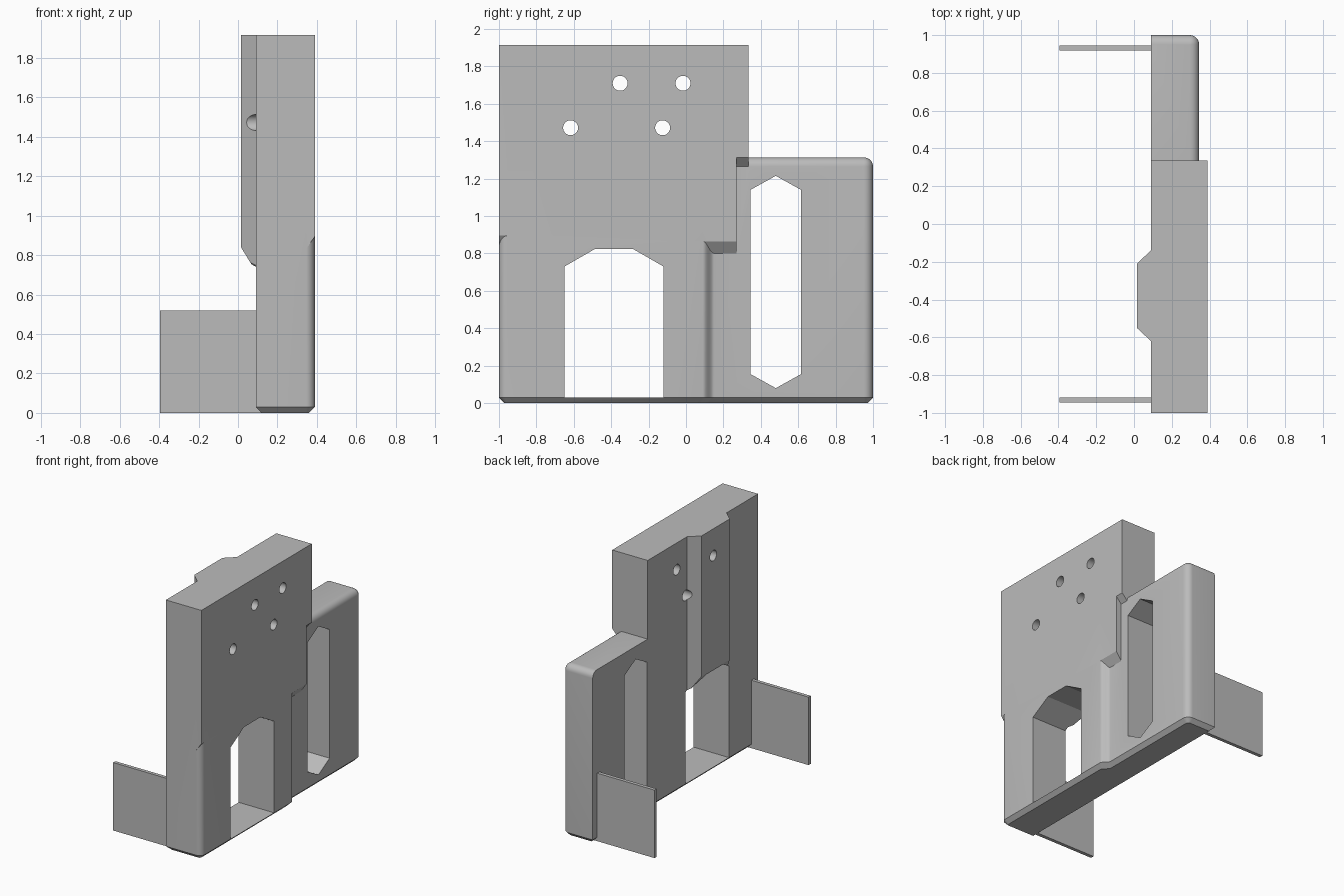
import bpy, bmesh, math

cube = bpy.data.objects.get("Cube")
if cube:
    bpy.data.objects.remove(cube, do_unlink=True)

grey = bpy.data.materials.new("plain grey")
grey.use_nodes = True
GREY = (0.5, 0.5, 0.5, 1)
grey.diffuse_color = GREY
grey.node_tree.nodes["Principled BSDF"].inputs["Base Color"].default_value = GREY

BACK, WING, FRONT = 0.09, 0.345, 0.39      # depth levels along x


def loft(name, rings):
    """Closed solid through rings with equal point counts."""
    bm = bmesh.new()
    loops = [[bm.verts.new(p) for p in ring] for ring in rings]
    n = len(loops[0])
    for a, b in zip(loops, loops[1:]):
        for i in range(n):
            j = (i + 1) % n
            bm.faces.new((a[i], a[j], b[j], b[i]))
    bm.faces.new(loops[0])
    bm.faces.new(loops[-1])
    bmesh.ops.recalc_face_normals(bm, faces=bm.faces)
    mesh = bpy.data.meshes.new(name)
    bm.to_mesh(mesh)
    bm.free()
    mesh.materials.append(grey)
    obj = bpy.data.objects.new(name, mesh)
    bpy.context.collection.objects.link(obj)
    return obj


def through(name, outline):
    """Prism along x from a (y, z) outline, used as a cutter."""
    return loft(name, [[(x, y, z) for y, z in outline] for x in (-0.2, 0.6)])


def combine(target, tool, operation):
    mod = target.modifiers.new(operation, 'BOOLEAN')
    mod.object, mod.operation, mod.solver = tool, operation, 'EXACT'
    tool.hide_render = True
    bpy.context.view_layer.objects.active = target
    bpy.ops.object.modifier_apply(modifier=mod.name)
    bpy.data.objects.remove(tool, do_unlink=True)


def footprint(z, edge=0.0, wing=0.0):
    """Plan outline: rounded front corner, soft step, rounded wing corner."""
    quarter = [i * math.pi / 12 for i in range(7)]
    r1, r2, front, thin = 0.045 - edge, 0.05 - wing, FRONT - edge, WING - wing
    pts = [(BACK + edge, -1 + edge)]
    pts += [(0.345 + r1 * math.sin(a), -0.955 - r1 * math.cos(a)) for a in quarter]
    for i in range(9):
        t = i / 8
        s = (1 - math.cos(t * math.pi)) / 2
        pts.append((front + (thin - front) * s, 0.09 + 0.06 * t - edge))
    pts += [(0.295 + r2 * math.cos(a), 0.95 + r2 * math.sin(a)) for a in quarter]
    pts.append((BACK + edge, 1 - wing))
    return [(x, y, z) for x, y in pts]


# Base and wing: chamfered foot, rounded upper rim
rings = [footprint(0, 0.03, 0.03), footprint(0.03)]
for i in range(7):
    a = i * math.pi / 12
    rings.append(footprint(1.265 + 0.048 * math.sin(a), 0, 0.048 * (1 - math.cos(a))))
body = loft("body", rings)


# Thick upper plate with sloping overhangs above the recesses
def plate_ring(x, rise):
    outline = [(-1, 0.83 + rise), (-0.7, 0.83 + rise), (0, 0.8 + rise), (0.27, 0.8 + rise),
               (0.27, 1.265 + rise * 0.75), (0.335, 1.265 + rise * 0.75),
               (0.335, 1.915), (-1, 1.915)]
    return [(x, y, z) for y, z in outline]


plate = loft("upper_plate", [plate_ring(BACK, 0), plate_ring(WING, 0), plate_ring(FRONT, 0.065)])
combine(body, plate, 'UNION')

# Raised rear rib with a sloping lower end
rib_plan = [(0.12, -0.62), (BACK, -0.62), (0.015, -0.55),
            (0.015, -0.21), (BACK, -0.14), (0.12, -0.14)]
rib = loft("rear_rib", [[(x, y, 0.84 - (x - 0.015) * 1.64) for x, y in rib_plan],
                        [(x, y, 1.915) for x, y in rib_plan]])
combine(body, rib, 'UNION')

# Arched opening and pointed slot
arch = [(-0.65, 0.03), (-0.12, 0.03), (-0.12, 0.73), (-0.285, 0.825),
        (-0.485, 0.825), (-0.65, 0.73)]
slot = [(0.345, 0.155), (0.48, 0.08), (0.615, 0.155),
        (0.615, 1.14), (0.48, 1.215), (0.345, 1.14)]
combine(body, through("arch_cutter", arch), 'DIFFERENCE')
combine(body, through("slot_cutter", slot), 'DIFFERENCE')

# Screw holes
for y, z in ((-0.352, 1.71), (-0.016, 1.71), (-0.617, 1.472), (-0.125, 1.472)):
    ring = [(y + 0.04 * math.cos(k * math.pi / 16), z + 0.04 * math.sin(k * math.pi / 16))
            for k in range(32)]
    combine(body, through("hole_cutter", ring), 'DIFFERENCE')

bpy.ops.object.select_all(action='DESELECT')
body.select_set(True)
bpy.context.view_layer.objects.active = body
bpy.ops.object.shade_smooth_by_angle(angle=math.radians(28))

# Thin rear fins
for name, side in (("front_fin", -1), ("back_fin", 1)):
    y0, y1 = side * 0.918, side * 0.945
    loft(name, [[(x, y0, 0), (x, y1, 0), (x, y1, 0.52), (x, y0, 0.52)] for x in (-0.395, 0.125)])
